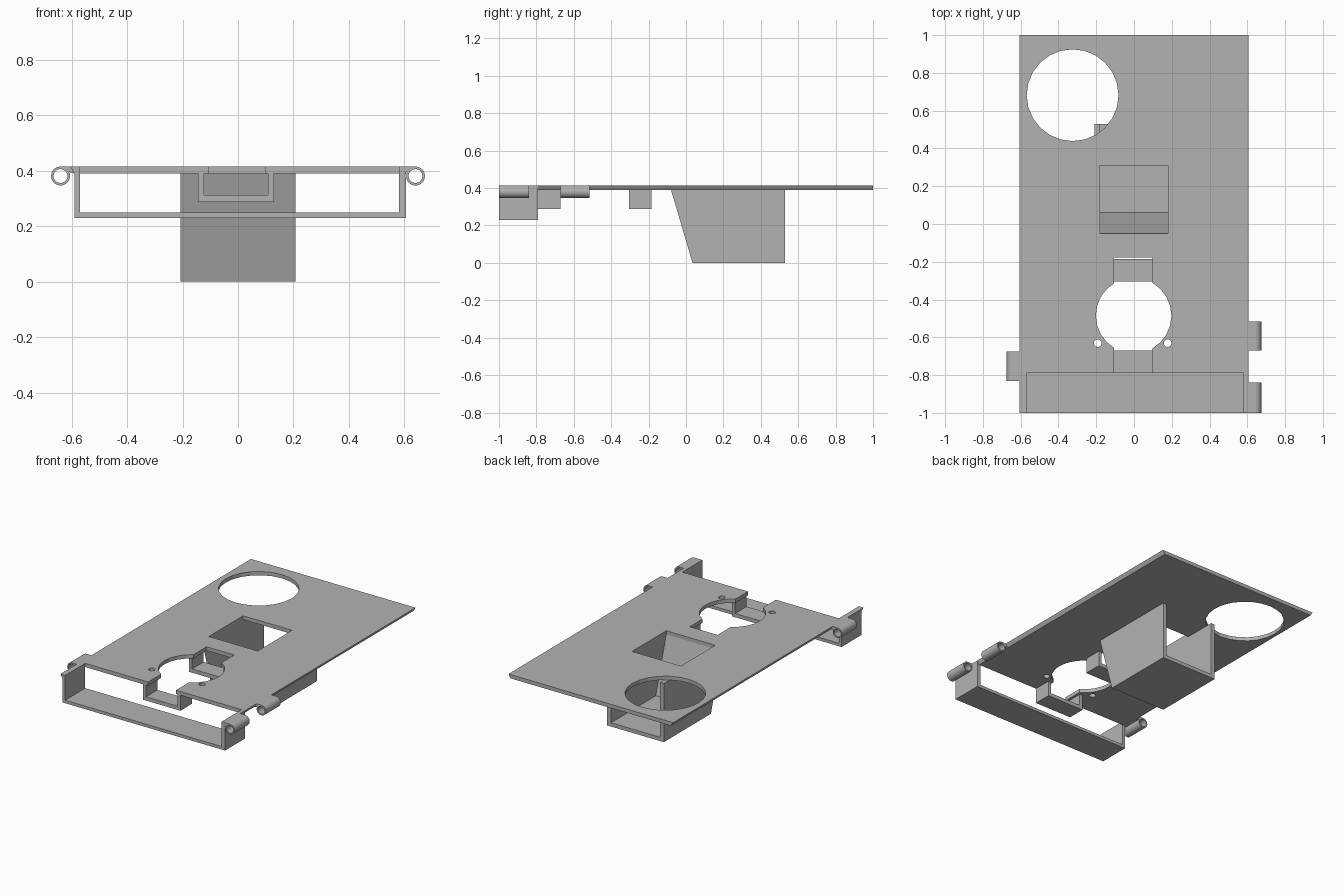
import bpy, bmesh
from math import cos, sin, tau, radians

cube = bpy.data.objects.get("Cube")
if cube:
    bpy.data.objects.remove(cube, do_unlink=True)

grey = bpy.data.materials.new("plain grey")
grey.use_nodes = True
grey.diffuse_color = (0.45, 0.45, 0.45, 1)
grey.node_tree.nodes["Principled BSDF"].inputs["Base Color"].default_value = grey.diffuse_color

TOP, UNDER = 0.415, 0.39      # top and underside of the plate
AXES = {"x": lambda a, b, t: (t, a, b),
        "y": lambda a, b, t: (a, t, b),
        "z": lambda a, b, t: (a, b, t)}


def finish(name, bm):
    bmesh.ops.recalc_face_normals(bm, faces=bm.faces)
    mesh = bpy.data.meshes.new(name)
    bm.to_mesh(mesh)
    bm.free()
    obj = bpy.data.objects.new(name, mesh)
    mesh.materials.append(grey)
    bpy.context.collection.objects.link(obj)
    return obj


def prism(name, profile, axis, lo, hi):
    """Extrude a flat outline along an axis."""
    bm = bmesh.new()
    face = bm.faces.new([bm.verts.new(AXES[axis](a, b, lo)) for a, b in profile])
    new = bmesh.ops.extrude_face_region(bm, geom=[face])["geom"]
    shift = AXES[axis](0, 0, hi - lo)
    bmesh.ops.translate(bm, vec=shift, verts=[v for v in new if isinstance(v, bmesh.types.BMVert)])
    return finish(name, bm)


def rect(a0, a1, b0, b1):
    return [(a0, b0), (a1, b0), (a1, b1), (a0, b1)]


def circle(a, b, r, n):
    return [(a + r * cos(tau * i / n), b + r * sin(tau * i / n)) for i in range(n)]


def channel(a0, a1, b0, b1, wall_left, wall_right, floor):
    """U-shaped outline, open at the top."""
    return [(a0, b0), (a1, b0), (a1, b1), (a1 - wall_right, b1), (a1 - wall_right, b0 + floor),
            (a0 + wall_left, b0 + floor), (a0 + wall_left, b1), (a0, b1)]


# Plate with undercut long edges
plate = prism("plate", [(-0.605, TOP), (0.605, TOP), (0.59, UNDER), (-0.59, UNDER)], "y", -1, 1)

# Openings through the plate
openings = {
    "front_notch": rect(-0.57, 0.58, -1.1, -0.79),
    "centre_slot": rect(-0.107, 0.097, -0.85, -0.178),
    "centre_hole": circle(-0.002, -0.485, 0.2, 24),
    "large_hole": circle(-0.325, 0.682, 0.243, 24),
    "bin_opening": rect(-0.18, 0.18, -0.05, 0.31),
    "left_screw_hole": circle(0.178, -0.631, 0.02, 16),
    "right_screw_hole": circle(-0.192, -0.631, 0.02, 16),
}
bpy.context.view_layer.objects.active = plate
for name, outline in openings.items():
    cutter = prism(name, outline, "z", 0.3, 0.5)
    cutter.hide_render = True
    mod = plate.modifiers.new(name, "BOOLEAN")
    mod.operation, mod.solver, mod.object = "DIFFERENCE", "EXACT", cutter
    bpy.ops.object.modifier_apply(modifier=mod.name)
    bpy.data.objects.remove(cutter, do_unlink=True)

# Wide channel under the front notch
prism("front_channel", channel(-0.59, 0.605, 0.23, TOP, 0.02, 0.025, 0.02), "y", -1, -0.79)

# Two small channels under the centre slot
for name, y0, y1 in (("front_cradle", -0.79, -0.67), ("rear_cradle", -0.305, -0.185)):
    prism(name, channel(-0.145, 0.13, 0.287, UNDER, 0.022, 0.022, 0.025), "y", y0, y1)

# Bin below the plate: sloped front, floor and side walls, open at the back
prism("bin_floor_and_slope", [(-0.08, UNDER), (0.035, 0), (0.53, 0), (0.53, 0.025),
                              (0.06, 0.025), (-0.05, UNDER)], "x", -0.18, 0.18)
side = [(-0.08, UNDER), (0.035, 0), (0.53, 0), (0.53, UNDER)]
prism("bin_right_wall", side, "x", -0.208, -0.18)
prism("bin_left_wall", side, "x", 0.18, 0.208)


# Hinge knuckles: hollow tubes joined to the plate edge by a thin web
def knuckle(name, sx, y0, y1, n=32):
    bm = bmesh.new()
    loops = [[bm.verts.new((a, y, b)) for a, b in circle(sx * 0.64, 0.381, r, n)]
             for r, y in ((0.034, y0), (0.034, y1), (0.025, y1), (0.025, y0))]
    for k in range(4):
        p, q = loops[k], loops[(k + 1) % 4]
        for i in range(n):
            j = (i + 1) % n
            bm.faces.new((p[i], p[j], q[j], q[i]))
    tube = finish(name, bm)
    bpy.ops.object.select_all(action="DESELECT")
    tube.select_set(True)
    bpy.context.view_layer.objects.active = tube
    bpy.ops.object.shade_smooth_by_angle(angle=radians(40))
    web = [(sx * 0.59, TOP), (sx * 0.64, TOP), (sx * 0.64, 0.407), (sx * 0.618, 0.398), (sx * 0.59, UNDER)]
    prism(name + "_web", web, "y", y0, y1)


knuckle("left_front_knuckle", 1, -1, -0.84)
knuckle("left_rear_knuckle", 1, -0.67, -0.515)
knuckle("right_knuckle", -1, -0.83, -0.675)
